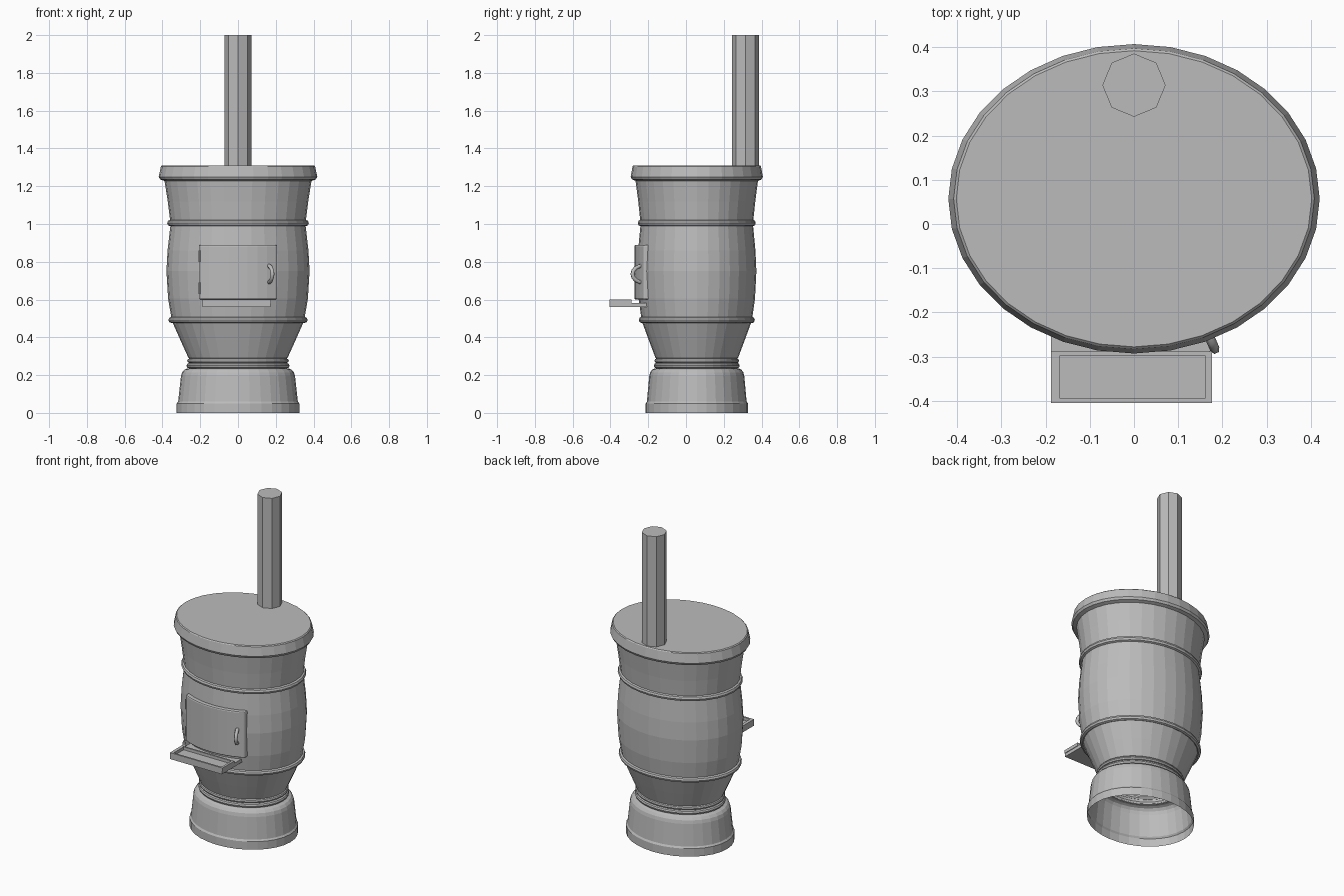
import bpy, bmesh, math
from mathutils import Vector

if "Cube" in bpy.data.objects:
    bpy.data.objects.remove(bpy.data.objects["Cube"], do_unlink=True)

CY, SQUASH, SIDES = 0.057, 0.833, 32   # stove axis, oval ratio, facets

iron = bpy.data.materials.new("grey_iron")
iron.use_nodes = True
iron.diffuse_color = (0.5, 0.5, 0.5, 1)
iron.node_tree.nodes["Principled BSDF"].inputs["Base Color"].default_value = (0.5, 0.5, 0.5, 1)


def finish(name, bm, recalc=True):
    if recalc:
        bmesh.ops.recalc_face_normals(bm, faces=bm.faces)
    mesh = bpy.data.meshes.new(name)
    bm.to_mesh(mesh)
    bm.free()
    mesh.materials.append(iron)
    obj = bpy.data.objects.new(name, mesh)
    bpy.context.scene.collection.objects.link(obj)
    return obj


def oval_lathe(name, profile, closed=False, cap=False):
    """Sweep (radius, height) pairs around the oval axis."""
    bm = bmesh.new()
    rings = []
    for r, z in profile:
        angles = [2 * math.pi * i / SIDES for i in range(SIDES)]
        rings.append([bm.verts.new((r * math.cos(a), CY + SQUASH * r * math.sin(a), z)) for a in angles])
    pairs = list(zip(rings, rings[1:]))
    if closed:
        pairs.append((rings[-1], rings[0]))
    for low, high in pairs:
        for i in range(SIDES):
            j = (i + 1) % SIDES
            bm.faces.new((low[i], low[j], high[j], high[i]))
    if cap:
        bm.faces.new(rings[-1])
    return finish(name, bm, recalc=closed)


def band(name, radius, z, size):
    steps = [2 * math.pi * k / 8 for k in range(8)]
    return oval_lathe(name, [(radius + size * math.cos(a), z + size * math.sin(a)) for a in steps], closed=True)


def box(name, x0, x1, y0, y1, z0, z1):
    bm = bmesh.new()
    bmesh.ops.create_cube(bm, size=1)
    for v in bm.verts:
        v.co = Vector((x1 if v.co.x > 0 else x0, y1 if v.co.y > 0 else y0, z1 if v.co.z > 0 else z0))
    return finish(name, bm)


# Stove shell, open underneath
oval_lathe("base", [(.325, 0), (.325, .05), (.317, .06), (.302, .195), (.296, .215),
                    (.284, .229), (.268, .235), (.25, .236)])
oval_lathe("neck", [(.25, .236), (.25, .29)])
oval_lathe("body", [(.25, .285), (.262, .29), (.305, .385), (.35, .487), (.37, .605), (.379, .75),
                    (.373, .86), (.357, 1.0), (.372, 1.12), (.39, 1.235)])
oval_lathe("lid", [(.388, 1.228), (.412, 1.236), (.42, 1.25), (.408, 1.305), (.402, 1.31)], cap=True)

# Decorative bands
band("lower_neck_band", .259, .25, .014)
band("upper_neck_band", .257, .276, .012)
band("lower_body_band", .353, .492, .016)
band("upper_body_band", .358, 1.005, .017)

# Curved door wrapped around the front
bm = bmesh.new()
COLS = 8
outline = []
for i in range(COLS + 1):
    x = -.205 + .41 * i / COLS
    outline.append((x, CY - .33 * math.sqrt(1 - (x / .395) ** 2)))
front = {}
for side, push in (("out", 0), ("in", .035)):
    for i, (x, y) in enumerate(outline):
        for z in (.6, .89):
            front[side, i, z] = bm.verts.new((x, y + push, z))
for i in range(COLS):
    for side in ("out", "in"):
        bm.faces.new([front[side, k, z] for k, z in ((i, .6), (i + 1, .6), (i + 1, .89), (i, .89))])
    for z in (.6, .89):
        bm.faces.new([front[s, k, z] for s, k in (("out", i), ("out", i + 1), ("in", i + 1), ("in", i))])
for i in (0, COLS):
    bm.faces.new([front[s, i, z] for s, z in (("out", .6), ("out", .89), ("in", .89), ("in", .6))])
door = finish("door", bm)
bevel = door.modifiers.new("rounded_rim", "BEVEL")
bevel.width, bevel.segments = .008, 2
bevel.limit_method, bevel.angle_limit = "ANGLE", math.radians(50)

# Door hinge pins
for z in (.66, .83):
    bm = bmesh.new()
    bmesh.ops.create_cone(bm, cap_ends=True, segments=8, radius1=.007, radius2=.007, depth=.06)
    bmesh.ops.translate(bm, verts=bm.verts, vec=(-.203, -.222, z))
    finish("hinge_pin", bm)

# C shaped handle, leaning away from the door face
curve = bpy.data.curves.new("door_handle", "CURVE")
curve.dimensions = "3D"
curve.bevel_depth, curve.bevel_resolution, curve.use_fill_caps = .011, 1, True
path = curve.splines.new("POLY")
path.points.add(8)
for i, p in enumerate(path.points):
    a = math.pi * i / 8
    out = .062 * math.sin(a)
    p.co = (.158 + .4 * out, -.226 - .92 * out, .735 + .045 * math.cos(a), 1)
curve.materials.append(iron)
handle = bpy.data.objects.new("door_handle", curve)
bpy.context.scene.collection.objects.link(handle)

# Ash shelf with a raised rim
box("ash_shelf", -.188, .172, -.405, -.2, .56, .582)
box("shelf_front_rim", -.188, .176, -.405, -.394, .58, .6)
box("shelf_back_rim", -.188, .176, -.298, -.288, .58, .6)
box("shelf_right_rim", -.188, -.168, -.405, -.288, .58, .6)
box("shelf_left_rim", .162, .176, -.405, -.288, .58, .6)

# Stove pipe
bm = bmesh.new()
bmesh.ops.create_cone(bm, cap_ends=True, segments=8, radius1=.0715, radius2=.0715, depth=.7)
bmesh.ops.translate(bm, verts=bm.verts, vec=(0, .314, 1.65))
finish("stove_pipe", bm)
